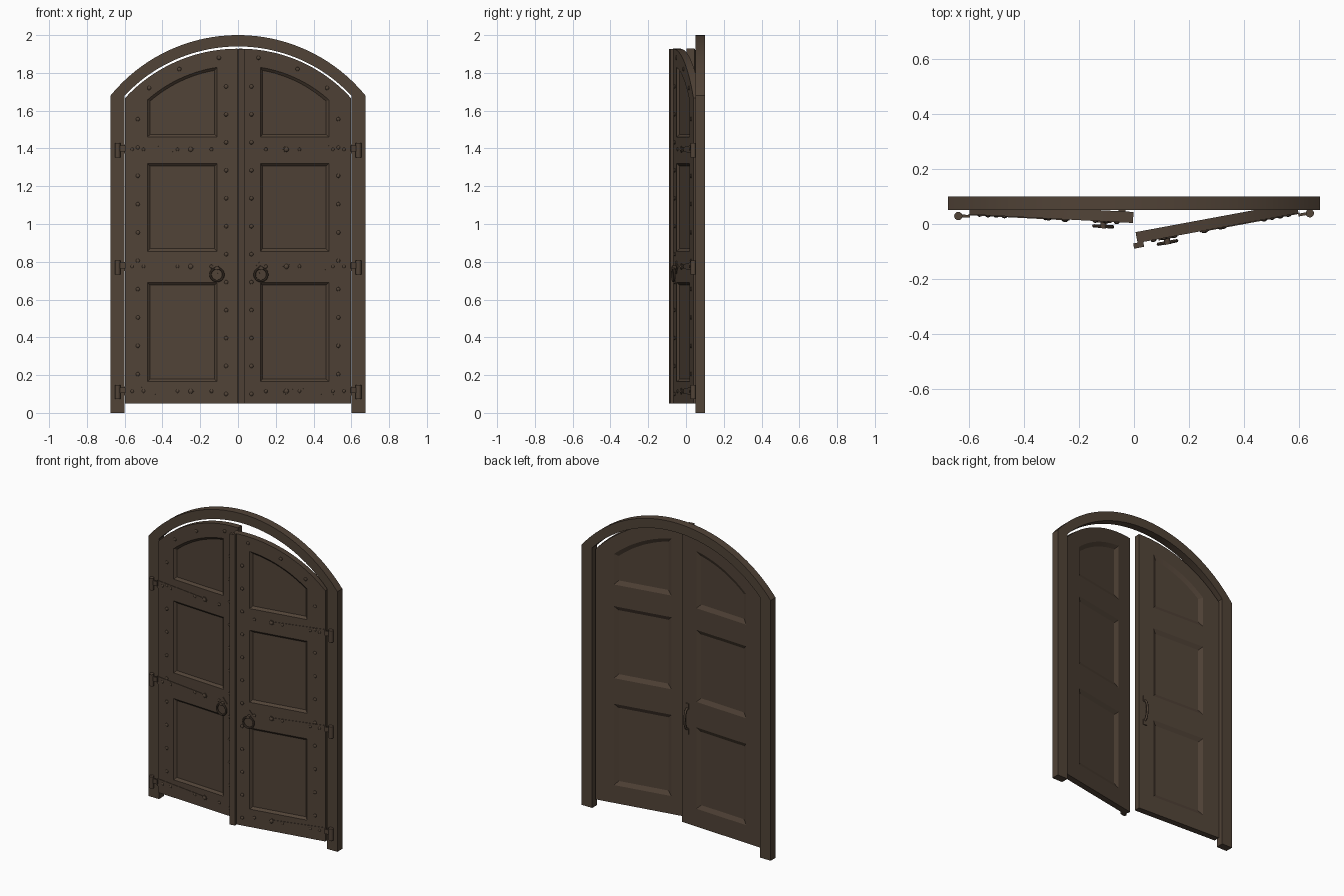
import bpy, bmesh, math
from mathutils import Matrix, Vector

cube = bpy.data.objects.get("Cube")
if cube:
    bpy.data.objects.remove(cube, do_unlink=True)

wood = bpy.data.materials.new("dark brown")
wood.use_nodes = True
brown = (0.082, 0.056, 0.038, 1)
wood.diffuse_color = brown
wood.node_tree.nodes["Principled BSDF"].inputs["Base Color"].default_value = brown
wood.node_tree.nodes["Principled BSDF"].inputs["Roughness"].default_value = 0.8


def finish(name, bm, matrix=Matrix(), smooth=True):
    """Turn a bmesh into a shaded object."""
    bmesh.ops.recalc_face_normals(bm, faces=bm.faces)
    mesh = bpy.data.meshes.new(name)
    bm.to_mesh(mesh)
    bm.free()
    obj = bpy.data.objects.new(name, mesh)
    bpy.context.collection.objects.link(obj)
    mesh.materials.append(wood)
    obj.matrix_world = matrix
    if smooth:
        bpy.ops.object.select_all(action='DESELECT')
        obj.select_set(True)
        bpy.context.view_layer.objects.active = obj
        bpy.ops.object.shade_smooth_by_angle()
    return obj


def loft(bm, front, back, y0, y1):
    """Solid between two (x, z) outlines with equal point counts."""
    a = [bm.verts.new((x, y0, z)) for x, z in front]
    b = [bm.verts.new((x, y1, z)) for x, z in back]
    bm.faces.new(a)
    bm.faces.new(b[::-1])
    for i in range(len(a)):
        j = (i + 1) % len(a)
        bm.faces.new((a[j], a[i], b[i], b[j]))


def arc(x0, x1, radius, centre, steps=16):
    xs = [x0 + (x1 - x0) * i / steps for i in range(steps + 1)]
    return [(x, centre + math.sqrt(radius ** 2 - x ** 2)) for x in xs]


def rect(x0, x1, z0, z1):
    return [(x0, z0), (x1, z0), (x1, z1), (x0, z1)]


def cylinder(bm, centre, radius, depth, axis='Y', sides=16):
    turn = Matrix.Rotation(math.pi / 2, 4, 'X') if axis == 'Y' else Matrix()
    bmesh.ops.create_cone(bm, cap_ends=True, segments=sides, radius1=radius, radius2=radius,
                          depth=depth, matrix=Matrix.Translation(centre) @ turn)


def stud(bm, x, z, r=0.011):
    bmesh.ops.create_uvsphere(bm, u_segments=10, v_segments=6, radius=r,
                              matrix=Matrix.Translation((x, 0, z)) @ Matrix.Diagonal((1, 0.7, 1, 1)))


def torus(bm, centre, major, minor, n=28, m=8):
    rings = []
    for i in range(n):
        a = math.tau * i / n
        ring = []
        for j in range(m):
            b = math.tau * j / m
            r = major + minor * math.cos(b)
            ring.append(bm.verts.new(Vector(centre) + Vector(
                (r * math.cos(a), minor * math.sin(b), r * math.sin(a)))))
        rings.append(ring)
    for i in range(n):
        p, q = rings[i], rings[(i + 1) % n]
        for j in range(m):
            k = (j + 1) % m
            bm.faces.new((p[j], p[k], q[k], q[j]))


# Arched frame
bm = bmesh.new()
outline = [(-0.675, 0)] + arc(-0.675, 0.675, 0.872, 1.128, 40) + [(0.675, 0)]
opening = [(0.6, 0)] + arc(0.6, -0.6, 0.822, 1.118, 40) + [(-0.6, 0)]
loft(bm, outline + opening, outline + opening, 0.05, 0.10)
finish("arched_frame", bm)

THICK, DEPTH = 0.04, 0.013
DOOR_CENTRE = 1.113
STRAPS = (0.12, 0.78, 1.40)


def panel(s, row, inset):
    """Outline of one recessed panel, shrunk by inset."""
    a, b = 0.11 + inset, 0.48 - inset
    bottom, top = ((0.165, 0.69), (0.855, 1.32), (1.46, None))[row]
    if top:
        return rect(s * a, s * b, bottom + inset, top - inset)
    return ([(s * a, bottom + inset), (s * b, bottom + inset)]
            + arc(s * b, s * a, 0.725 - inset, DOOR_CENTRE))


def build_door(side, s, hinge_y, degrees):
    swing = (Matrix.Translation((s * 0.6, hinge_y, 0))
             @ Matrix.Rotation(math.radians(s * degrees), 4, 'Z')
             @ Matrix.Translation((-s * 0.6, 0, 0)))

    # Door leaf with sunken panels on both faces
    bm = bmesh.new()
    shape = [(s * 0.003, 0.05), (s * 0.597, 0.05)] + arc(s * 0.597, s * 0.003, 0.815, DOOR_CENTRE, 24)
    loft(bm, shape, shape, 0, THICK)
    leaf = finish(side + "_door", bm, swing, smooth=False)
    bm = bmesh.new()
    for row in range(3):
        for face, sign, slope in ((0, 1, 0.014), (THICK, -1, 0.026)):
            loft(bm, panel(s, row, -slope), panel(s, row, slope),
                 face - sign * DEPTH, face + sign * DEPTH)
    cutter = finish("panel_cutter", bm, swing, smooth=False)
    cutter.hide_render = True
    cut = leaf.modifiers.new("panels", 'BOOLEAN')
    cut.operation, cut.solver, cut.object = 'DIFFERENCE', 'EXACT', cutter
    bpy.ops.object.select_all(action='DESELECT')
    leaf.select_set(True)
    bpy.context.view_layer.objects.active = leaf
    bpy.ops.object.modifier_apply(modifier=cut.name)
    bpy.ops.object.shade_smooth_by_angle(angle=math.radians(15))
    bpy.data.objects.remove(cutter, do_unlink=True)

    # Studs along the stiles, the arch and the straps
    bm = bmesh.new()
    for i in range(10):
        stud(bm, s * 0.53, 0.205 + 0.15 * i)
    for i in range(12):
        stud(bm, s * 0.062, 0.10 + 0.148 * i)
    for x, z in ((0.47, 1.72), (0.31, 1.82), (0.1, 1.88)):
        stud(bm, s * x, z)
    for z in STRAPS:
        for x in (0.56, 0.50, 0.32, 0.14):
            stud(bm, s * x, z - 0.005, 0.010)
        stud(bm, s * 0.25, z - 0.005, 0.014)
    finish(side + "_studs", bm, swing)

    # Hinge barrels, knuckles and tapering straps
    bm = bmesh.new()
    for z in STRAPS:
        cylinder(bm, (s * 0.637, -0.008, z - 0.01), 0.015, 0.075, 'Z')
        knuckle = rect(s * 0.595, s * 0.637, z - 0.015, z + 0.015)
        loft(bm, knuckle, knuckle, -0.012, -0.002)
        strap = [(s * 0.6, z - 0.028), (s * 0.6, z + 0.02),
                 (s * 0.26, z + 0.004), (s * 0.26, z - 0.014)]
        loft(bm, strap, strap, -0.003, 0.001)
        cylinder(bm, (s * 0.25, -0.001, z - 0.005), 0.017, 0.005)
    finish(side + "_strap_hinges", bm, swing)

    # Ring pull on a diamond plate
    bm = bmesh.new()
    x = s * 0.11
    plate = [(x, 0.805), (x + 0.03, 0.77), (x, 0.735), (x - 0.03, 0.77)]
    loft(bm, plate, plate, -0.005, 0.001)
    cylinder(bm, (x, -0.012, 0.768), 0.011, 0.026)
    torus(bm, (x, -0.018, 0.732), 0.034, 0.006)
    finish(side + "_ring_pull", bm, swing)
    return swing


right_swing = build_door("right", -1, 0.035, 3)
left_swing = build_door("left", 1, 0.04, 10.5)

# Cover strip along the meeting edge
bm = bmesh.new()
strip = rect(-0.013, 0.024, 0.05, 1.927)
loft(bm, strip, strip, -0.018, 0.001)
finish("cover_strip", bm, left_swing)

# Curved pull handle on the back
curve = bpy.data.curves.new("back_handle", 'CURVE')
curve.dimensions = '3D'
curve.bevel_depth = 0.007
curve.bevel_resolution = 2
curve.use_fill_caps = True
path = curve.splines.new('POLY')
points = [(0.04, 0.66), (0.058, 0.675), (0.066, 0.70), (0.068, 0.73),
          (0.066, 0.76), (0.058, 0.785), (0.04, 0.80)]
path.points.add(len(points) - 1)
for point, (y, z) in zip(path.points, points):
    point.co = (-0.045, y, z, 1)
curve.materials.append(wood)
handle = bpy.data.objects.new("back_handle", curve)
bpy.context.collection.objects.link(handle)
handle.matrix_world = right_swing

# Mounting pads of the back handle
bm = bmesh.new()
for z in (0.65, 0.81):
    pad = rect(-0.057, -0.033, z - 0.018, z + 0.018)
    loft(bm, pad, pad, THICK - 0.001, THICK + 0.006)
finish("back_handle_pads", bm, right_swing)
